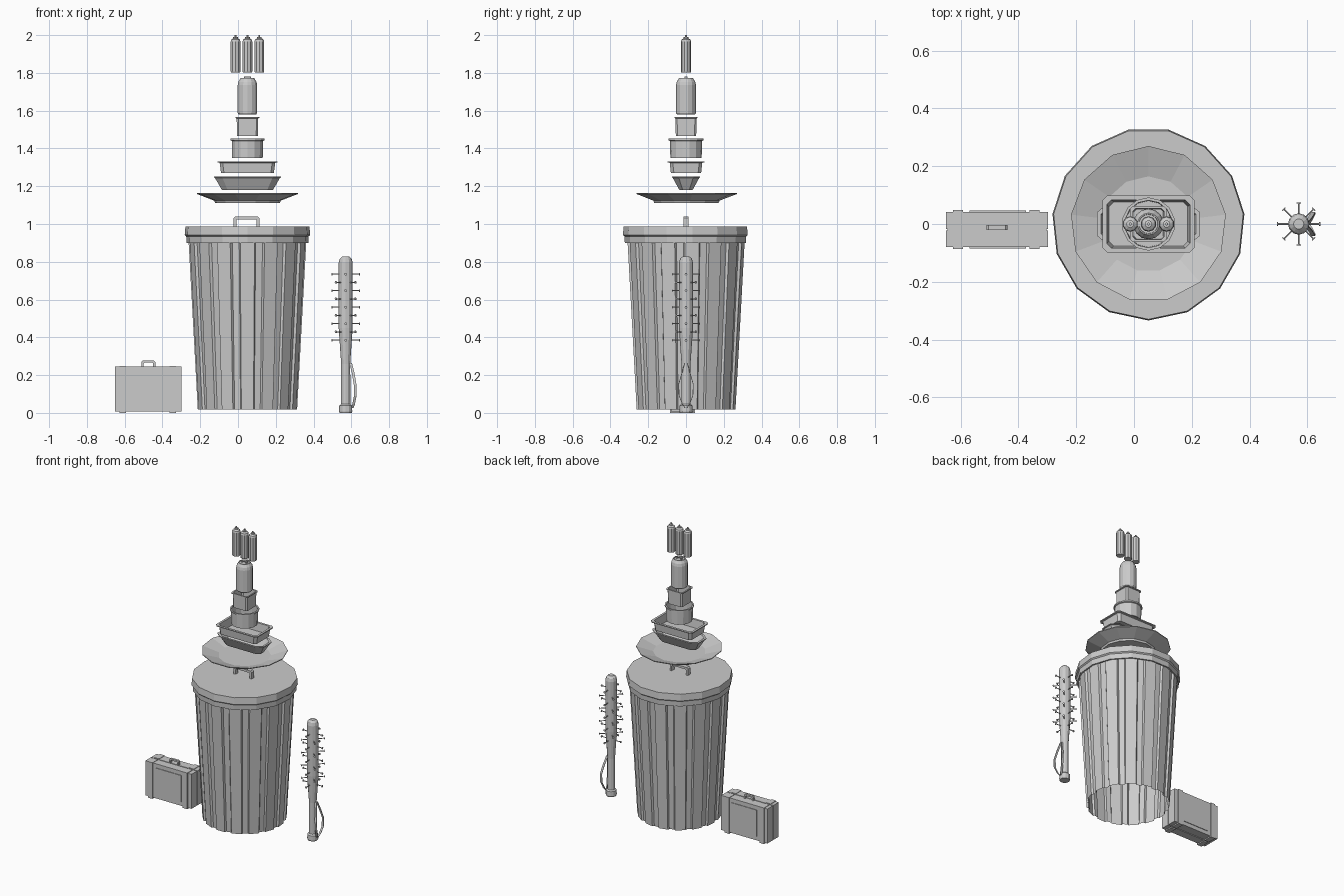
import bpy, bmesh, math
from mathutils import Vector, Matrix

if "Cube" in bpy.data.objects:
    bpy.data.objects.remove(bpy.data.objects["Cube"])

CX = 0.05  # axis of the bin and the floating stack


def finish(name, bm):
    bmesh.ops.recalc_face_normals(bm, faces=bm.faces)
    me = bpy.data.meshes.new(name)
    bm.to_mesh(me)
    bm.free()
    ob = bpy.data.objects.new(name, me)
    bpy.context.collection.objects.link(ob)
    return ob


def loft(name, sections, cx=0.0, cy=0.0, cap0=True, cap1=True):
    """Skin a list of (2D outline, z) sections."""
    bm = bmesh.new()
    rings = [[bm.verts.new((cx + x, cy + y, z)) for x, y in pts] for pts, z in sections]
    for a, b in zip(rings, rings[1:]):
        n = len(a)
        for i in range(n):
            bm.faces.new((a[i], a[(i + 1) % n], b[(i + 1) % n], b[i]))
    if cap0:
        bm.faces.new(rings[0])
    if cap1:
        bm.faces.new(rings[-1])
    return finish(name, bm)


def circle(r, n, start=-90):
    return [(r * math.cos(math.radians(start + 360 * i / n)),
             r * math.sin(math.radians(start + 360 * i / n))) for i in range(n)]


def lathe(name, profile, n, cx=CX, cy=0.0, start=-90, **caps):
    return loft(name, [(circle(r, n, start), z) for r, z in profile], cx, cy, **caps)


def octagon(hx, hy, cut_x, cut_y):
    q = [(hx, hy - cut_y), (hx - cut_x, hy)]
    return (q + [(-x, y) for x, y in reversed(q)] + [(-x, -y) for x, y in q]
            + [(x, -y) for x, y in reversed(q)])


def boxes(name, specs):
    """One object from several (min corner, max corner) boxes."""
    bm = bmesh.new()
    for lo, hi in specs:
        lo, hi = Vector(lo), Vector(hi)
        m = Matrix.Translation((lo + hi) / 2) @ Matrix.Diagonal((*(hi - lo), 1))
        bmesh.ops.create_cube(bm, size=1, matrix=m)
    return finish(name, bm)


def handle(name, x0, x1, y, half_w, z0, z1, t):
    """Flat bar bent into an arch, with chamfered upper corners."""
    c = t * 0.6
    outer = [(x0, z0), (x0, z1 - c), (x0 + c, z1), (x1 - c, z1), (x1, z1 - c), (x1, z0)]
    inner = [(x0 + t, z0), (x0 + t, z1 - t - c / 2), (x0 + t + c / 2, z1 - t),
             (x1 - t - c / 2, z1 - t), (x1 - t, z1 - t - c / 2), (x1 - t, z0)]
    bm = bmesh.new()
    rows = [[bm.verts.new((x, y + s, z)) for x, z in pts]
            for pts, s in ((outer, -half_w), (outer, half_w), (inner, half_w), (inner, -half_w))]
    for k in range(4):
        a, b = rows[k], rows[(k + 1) % 4]
        for i in range(5):
            bm.faces.new((a[i], a[i + 1], b[i + 1], b[i]))
    for i in (0, 5):
        bm.faces.new([r[i] for r in rows])
    return finish(name, bm)


# Bin body: fluted, tapered, open underneath
def fluted(r, depth, n=15):
    pts = []
    for i in range(n):
        for f, d in ((0.0, 0), (0.58, 0), (0.64, depth), (0.94, depth)):
            a = math.radians(-90 - 7 + 360 * (i + f) / n)
            pts.append(((r - d) * math.cos(a), (r - d) * math.sin(a)))
    return pts


loft("bin_body", [(fluted(0.263, 0.012), 0.018), (fluted(0.313, 0.014), 0.93)],
     CX, cap0=False, cap1=False)

# Bin lid and its handle
lathe("bin_lid", [(0.314, 0.945), (0.314, 0.9), (0.324, 0.9), (0.326, 0.935),
                  (0.334, 0.942), (0.33, 0.987)], 15, cap0=False)
handle("lid_handle", -0.024, 0.114, 0, 0.014, 0.98, 1.04, 0.015)

# Plate
lathe("plate", [(0.173, 1.112), (0.178, 1.124), (0.27, 1.159), (0.27, 1.164),
                (0.165, 1.13)], 13, start=90)

# Boat shaped dish
loft("boat_dish", [(octagon(0.135, 0.035, 0.03, 0.018), 1.18),
                   (octagon(0.172, 0.07, 0.04, 0.032), 1.244),
                   (octagon(0.178, 0.075, 0.042, 0.034), 1.246),
                   (octagon(0.178, 0.075, 0.042, 0.034), 1.251),
                   (octagon(0.164, 0.064, 0.038, 0.03), 1.251),
                   (octagon(0.13, 0.03, 0.03, 0.016), 1.188)], CX)


# Rimmed rectangular food containers
def container(name, bx, by, tx, ty, rim, z0, z1, cut):
    def o(x, y):
        return octagon(x, y, cut, cut)
    loft(name, [(o(bx, by), z0), (o(tx, ty), z1 - 0.008), (o(tx + rim, ty + rim), z1 - 0.006),
                (o(tx + rim, ty + rim), z1), (o(tx - 0.003, ty - 0.003), z1),
                (o(bx - 0.004, by - 0.004), z0 + 0.008)], CX)


container("food_tray", 0.14, 0.08, 0.147, 0.086, 0.012, 1.27, 1.332, 0.016)
container("square_tin", 0.055, 0.054, 0.057, 0.056, 0.006, 1.466, 1.567, 0.009)

# Round tin with rim
lathe("round_tin", [(0.083, 1.35), (0.085, 1.44), (0.092, 1.443), (0.092, 1.452),
                    (0.082, 1.452), (0.08, 1.358)], 14)

# Drink can with pull tab
lathe("drink_can", [(0.048, 1.58), (0.053, 1.588), (0.053, 1.735), (0.049, 1.753),
                    (0.04, 1.767), (0.038, 1.772), (0.034, 1.772), (0.033, 1.767)], 14)
handle("pull_tab", 0.031, 0.069, 0, 0.008, 1.765, 1.782, 0.006)

# Three small spray bottles
for i, x in enumerate((-0.013, 0.05, 0.113)):
    lathe(f"spray_bottle_{i + 1}",
          [(0.025, 1.803), (0.027, 1.808), (0.027, 1.966), (0.024, 1.976), (0.013, 1.983),
           (0.013, 1.989), (0.005, 1.99), (0.005, 2.0)], 10, cx=x)

# Briefcase: two shells, with straps, panels and feet on both faces
Y0, Y1, SEAM = -0.08, 0.042, -0.02
boxes("briefcase_shells", [((-0.65, Y0, 0.008), (-0.298, SEAM - 0.003, 0.246)),
                           ((-0.65, SEAM + 0.003, 0.008), (-0.298, Y1, 0.246)),
                           ((-0.645, SEAM - 0.004, 0.013), (-0.303, SEAM + 0.004, 0.241))])
bands, panels = [], []
for x0, x1 in ((-0.627, -0.592), (-0.362, -0.327)):
    for lo, hi in ((Y0 - 0.006, SEAM - 0.006), (SEAM + 0.006, Y1 + 0.006)):
        bands.append(((x0, lo, 0.0), (x1, hi, 0.249)))
for y0, y1 in ((Y0 - 0.004, Y0 + 0.01), (Y1 - 0.01, Y1 + 0.004)):
    panels.append(((-0.57, y0, 0.035), (-0.374, y1, 0.218)))
boxes("briefcase_straps", bands)
boxes("briefcase_panels", panels)
handle("briefcase_handle", -0.51, -0.438, -0.012, 0.008, 0.243, 0.277, 0.011)

# Bat
BX = 0.57
lathe("bat", [(0.032, 0.0), (0.035, 0.008), (0.034, 0.038), (0.025, 0.046), (0.024, 0.26),
              (0.037, 0.45), (0.037, 0.795), (0.032, 0.815), (0.018, 0.828)], 12, cx=BX)

# Nails round the bat in staggered rows
bm = bmesh.new()
for k in range(8):
    rot = Matrix.Rotation(math.radians(45 * k), 4, 'Z') @ Matrix.Rotation(math.radians(90), 4, 'Y')
    for j in range(5 if k % 2 == 0 else 4):
        base = Matrix.Translation((BX, 0, 0.735 - 0.0875 * j - (k % 2) * 0.044)) @ rot
        for r, d, at in ((0.0028, 0.05, 0.05), (0.0075, 0.004, 0.073)):
            bmesh.ops.create_cone(bm, cap_ends=True, segments=6, radius1=r, radius2=r, depth=d,
                                  matrix=base @ Matrix.Translation((0, 0, at)))
finish("bat_nails", bm)

# Wrist strap: flat loop hanging beside the grip
half = [(0.026, 0.006, 0.265), (0.04, 0.022, 0.21), (0.05, 0.039, 0.15),
        (0.051, 0.036, 0.09), (0.042, 0.018, 0.045), (0.034, 0.004, 0.025)]
loop = half + [(x, -y, z) for x, y, z in reversed(half)]
bm = bmesh.new()
rings = []
for x, y, z in loop:
    s = 1 if y > 0 else -1
    rings.append([bm.verts.new((BX + x + dx, y + s * dy, z)) for dx, dy in
                  ((-0.007, -0.002), (0.007, -0.002), (0.007, 0.002), (-0.007, 0.002))])
for i, a in enumerate(rings):
    b = rings[(i + 1) % len(rings)]
    # the outline flips side where the loop turns
    if loop[i][1] * loop[(i + 1) % len(loop)][1] < 0:
        b = [b[0], b[1], b[2], b[3]]
    for k in range(4):
        bm.faces.new((a[k], a[(k + 1) % 4], b[(k + 1) % 4], b[k]))
finish("wrist_strap", bm)
